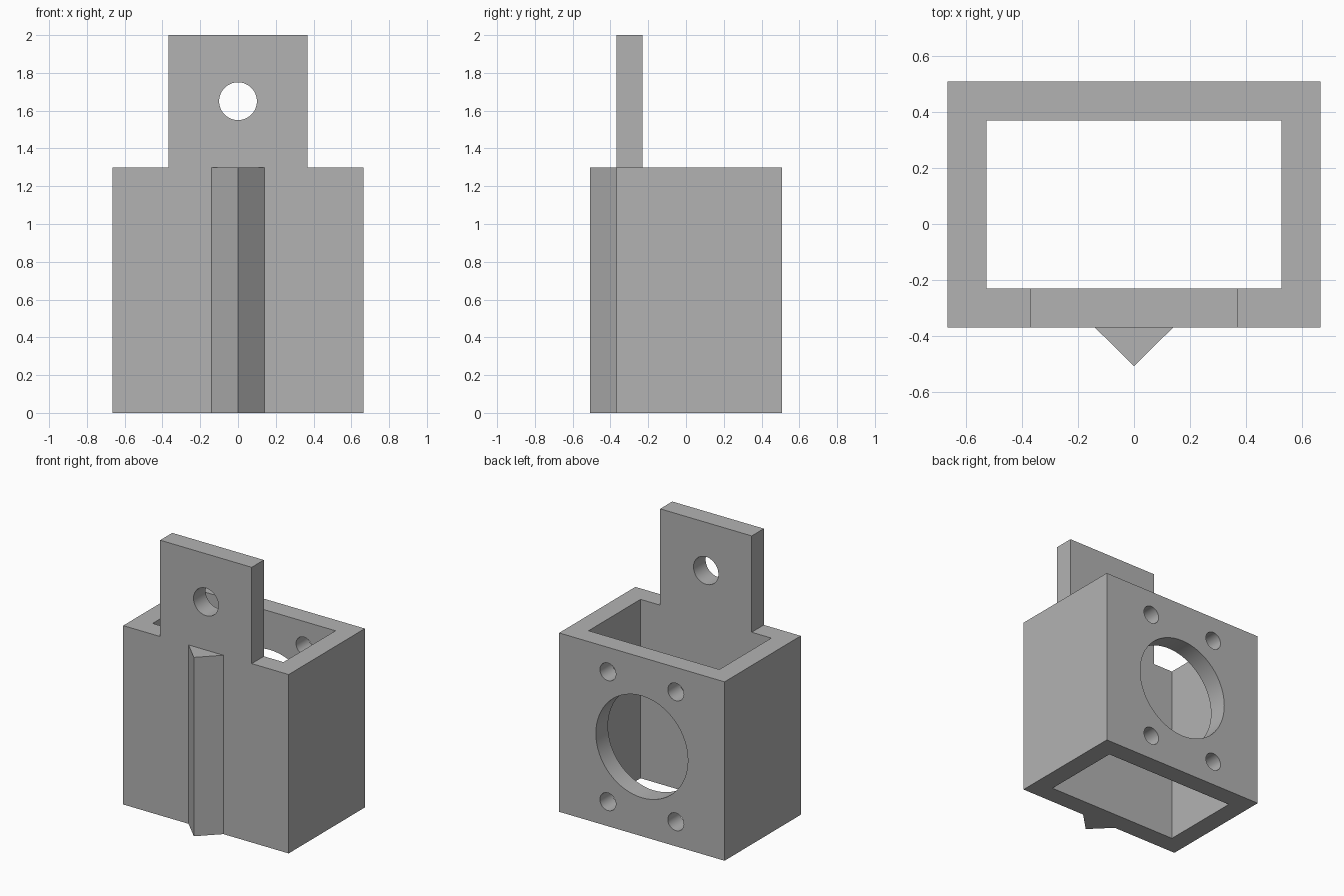
import bpy, bmesh, math

if "Cube" in bpy.data.objects:
    bpy.data.objects.remove(bpy.data.objects["Cube"])

grey = bpy.data.materials.new("light grey")
grey.diffuse_color = (0.45, 0.45, 0.45, 1)
grey.use_nodes = True
grey.node_tree.nodes["Principled BSDF"].inputs["Base Color"].default_value = grey.diffuse_color

FRONT, BACK, WALL = -0.368, 0.507, 0.139
HALF_W, HEIGHT, TOP, TAB = 0.665, 1.3, 2.0, 0.368


def prism(name, outline, axis, start, depth):
    """Extrude a closed outline: 'z' takes (x, y) points, 'y' takes (x, z) points."""
    bm = bmesh.new()
    put = (lambda a, b: (a, b, start)) if axis == 'z' else (lambda a, b: (a, start, b))
    face = bm.faces.new([bm.verts.new(put(a, b)) for a, b in outline])
    ext = bmesh.ops.extrude_face_region(bm, geom=[face])
    verts = [v for v in ext['geom'] if isinstance(v, bmesh.types.BMVert)]
    bmesh.ops.translate(bm, verts=verts, vec=(0, 0, depth) if axis == 'z' else (0, depth, 0))
    bmesh.ops.recalc_face_normals(bm, faces=bm.faces)
    me = bpy.data.meshes.new(name)
    bm.to_mesh(me)
    bm.free()
    me.materials.append(grey)
    ob = bpy.data.objects.new(name, me)
    bpy.context.collection.objects.link(ob)
    return ob


def rect(x0, x1, a0, a1):
    return [(x0, a0), (x1, a0), (x1, a1), (x0, a1)]


def circle(x, z, r, n=64):
    return [(x + r * math.cos(2 * math.pi * i / n), z + r * math.sin(2 * math.pi * i / n))
            for i in range(n)]


def cut(target, cutter):
    mod = target.modifiers.new("cut", 'BOOLEAN')
    mod.operation, mod.object, mod.solver = 'DIFFERENCE', cutter, 'EXACT'
    cutter.hide_render = True
    cutter.hide_set(True)


# Open rectangular housing
housing = prism("housing", rect(-HALF_W, HALF_W, FRONT, BACK), 'z', 0, HEIGHT)
inner = rect(-HALF_W + WALL, HALF_W - WALL, FRONT + WALL, BACK - WALL)
cut(housing, prism("cavity_cutter", inner, 'z', -0.1, HEIGHT + 0.2))

# Large bore and four screw holes through the back wall
holes = [(0, 0.65, 0.37)] + [(sx * 0.273, 0.65 + sz * 0.472, 0.064)
                             for sx in (-1, 1) for sz in (-1, 1)]
for i, (x, z, r) in enumerate(holes):
    cut(housing, prism(f"back_hole_cutter_{i}", circle(x, z, r), 'y', BACK - WALL - 0.1, WALL + 0.2))

# Mounting tab with its hole
tab = prism("mounting_tab", rect(-TAB, TAB, HEIGHT, TOP), 'y', FRONT, WALL)
cut(tab, prism("tab_hole_cutter", circle(0, 1.65, 0.1), 'y', FRONT - 0.1, WALL + 0.2))

# Triangular rib on the front
prism("front_rib", [(-0.14, FRONT), (0, -0.507), (0.14, FRONT)], 'z', 0, HEIGHT)

# Apply the cuts, then smooth only the round hole walls
for ob in (housing, tab):
    bpy.ops.object.select_all(action='DESELECT')
    ob.select_set(True)
    bpy.context.view_layer.objects.active = ob
    for mod in list(ob.modifiers):
        bpy.ops.object.modifier_apply(modifier=mod.name)
    bpy.ops.object.shade_smooth_by_angle(angle=math.radians(30))

# Remove the spent cutters
for ob in [o for o in bpy.data.objects if "cutter" in o.name]:
    bpy.data.objects.remove(ob)
